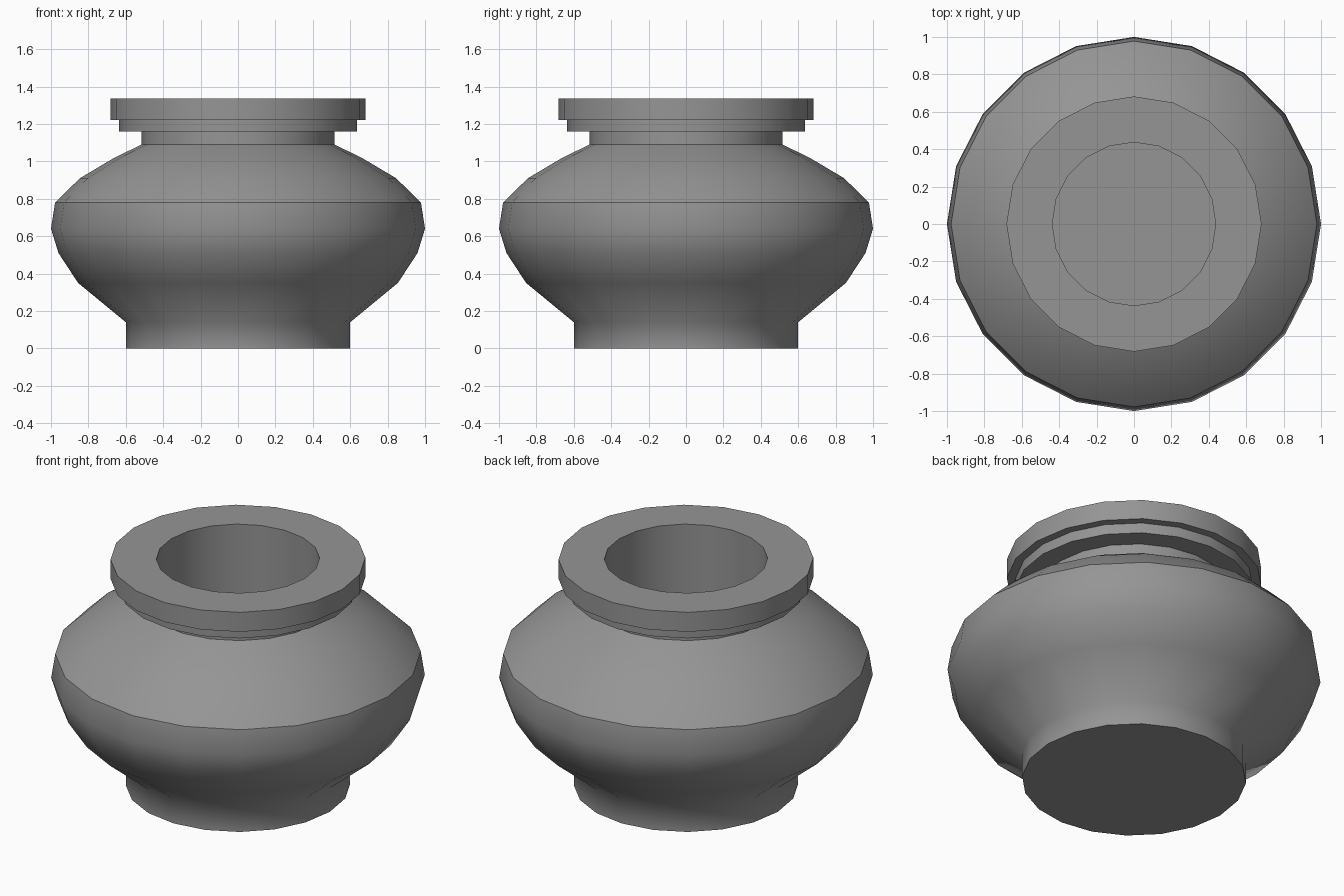
import bpy, bmesh, math

SIDES = 20

cube = bpy.data.objects.get("Cube")
if cube:
    bpy.data.objects.remove(cube)

clay = bpy.data.materials.new("grey clay")
clay.use_nodes = True
grey = (0.3, 0.3, 0.3, 1)
clay.diffuse_color = grey
clay.node_tree.nodes["Principled BSDF"].inputs["Base Color"].default_value = grey


def lathe(name, profile, crisp=False, cap_start=False, cap_end=False):
    """Turn a (radius, height) profile about z; crisp keeps every ring edge sharp."""
    bm = bmesh.new()
    rings = []
    for r, z in profile:
        angles = [math.tau * i / SIDES for i in range(SIDES)]
        rings.append([bm.verts.new((r * math.cos(a), r * math.sin(a), z)) for a in angles])
    for low, high in zip(rings, rings[1:]):
        for i in range(SIDES):
            j = (i + 1) % SIDES
            bm.faces.new((low[i], low[j], high[j], high[i])).smooth = True
    caps = []
    if cap_start:
        caps.append(bm.faces.new(rings[0][::-1]))
    if cap_end:
        caps.append(bm.faces.new(rings[-1]))
    for edge in bm.edges:
        a, b = edge.verts
        level = abs(a.co.z - b.co.z) < 1e-5
        same_radius = abs(a.co.xy.length - b.co.xy.length) < 1e-4
        if level and same_radius and crisp:
            edge.smooth = False
    for cap in caps:
        for edge in cap.edges:
            edge.smooth = False
    mesh = bpy.data.meshes.new(name)
    bm.to_mesh(mesh)
    bm.free()
    mesh.materials.append(clay)
    obj = bpy.data.objects.new(name, mesh)
    bpy.context.collection.objects.link(obj)
    return obj


# Foot and lower belly flow into each other
lathe("foot_and_belly", [(0.6, 0), (0.6, 0.14), (0.855, 0.35), (0.96, 0.51),
                         (1.0, 0.64), (0.978, 0.78)], cap_start=True)

# Shoulder closes in from the belly to the neck
lathe("shoulder", [(0.978, 0.78), (0.845, 0.91), (0.66, 1.02), (0.515, 1.09)])

# Neck, stepped collar and rim
lathe("neck", [(0.515, 1.09), (0.515, 1.16)])
lathe("collar", [(0.515, 1.16), (0.635, 1.16), (0.635, 1.22)], crisp=True)
lathe("rim", [(0.635, 1.22), (0.682, 1.22), (0.682, 1.335), (0.437, 1.335)], crisp=True)

# Straight hollow with a flat floor
lathe("hollow", [(0.437, 1.335), (0.437, 0.2)], cap_end=True)
